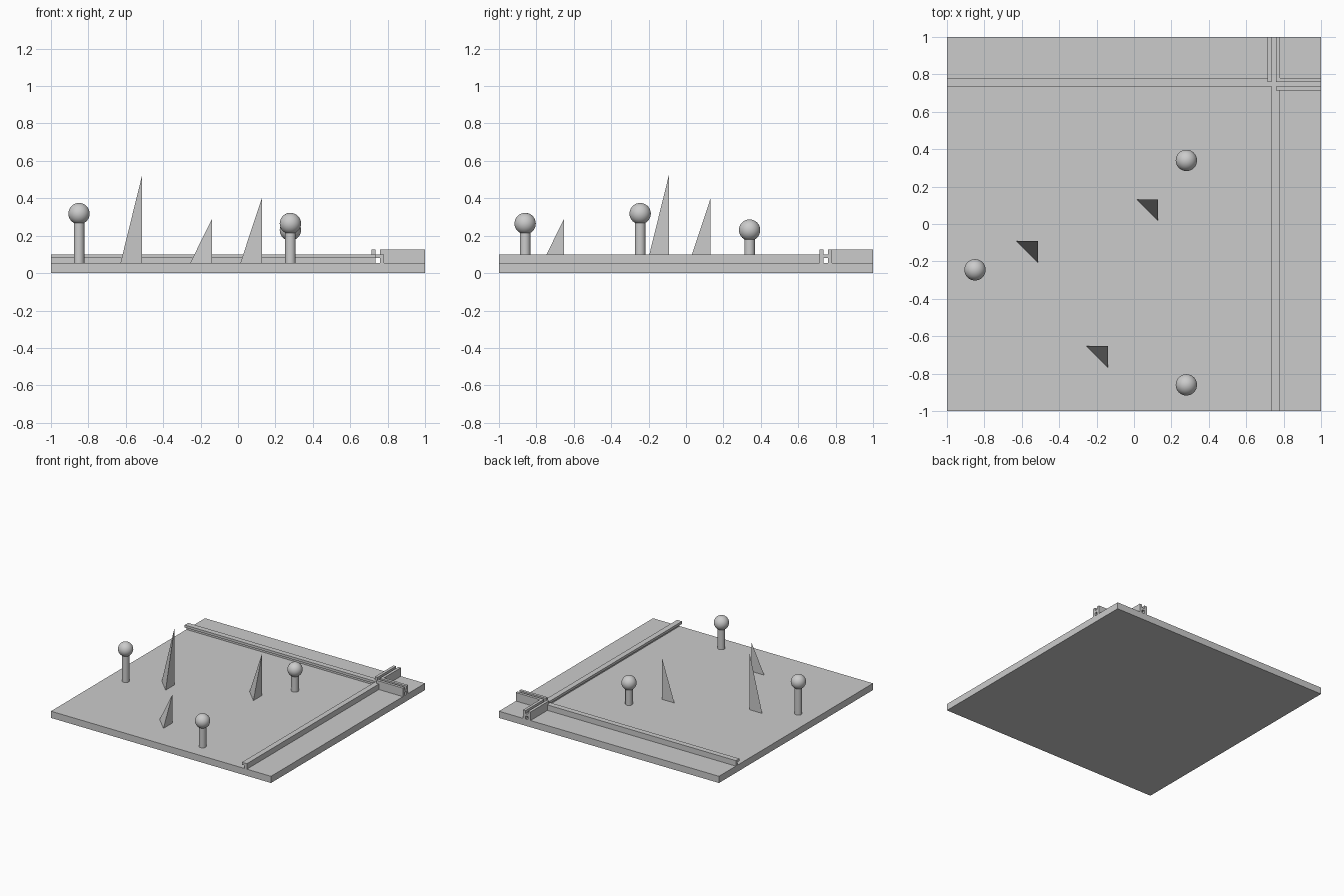
import bpy
import bmesh
from mathutils import Vector

cube = bpy.data.objects.get("Cube")
if cube:
    bpy.data.objects.remove(cube, do_unlink=True)

GREY = (0.6, 0.6, 0.6, 1.0)
mat = bpy.data.materials.new("plain grey")
mat.use_nodes = True
mat.diffuse_color = GREY
mat.node_tree.nodes["Principled BSDF"].inputs["Base Color"].default_value = GREY

GROUND = 0.055          # top of the base plate
A, B, C, D = 0.713, 0.736, 0.758, 0.781   # rail and wall lines, same on x and y
LOW, HIGH, WALL = 0.08, 0.1, 0.125        # deck underside, deck top, wall top


def finish(name, bm):
    bmesh.ops.recalc_face_normals(bm, faces=bm.faces[:])
    mesh = bpy.data.meshes.new(name)
    bm.to_mesh(mesh)
    bm.free()
    mesh.materials.append(mat)
    obj = bpy.data.objects.new(name, mesh)
    bpy.context.collection.objects.link(obj)
    return obj


def prism(name, outline, direction):
    """Extrude a closed outline along a direction."""
    bm = bmesh.new()
    face = bm.faces.new([bm.verts.new(p) for p in outline])
    extruded = bmesh.ops.extrude_face_region(bm, geom=[face])["geom"]
    moved = [v for v in extruded if isinstance(v, bmesh.types.BMVert)]
    bmesh.ops.translate(bm, verts=moved, vec=Vector(direction))
    return finish(name, bm)


def slab(name, corners, z0, z1):
    return prism(name, [(x, y, z0) for x, y in corners], (0, 0, z1 - z0))


def rect(x0, y0, x1, y1):
    return [(x0, y0), (x1, y0), (x1, y1), (x0, y1)]


def swap(corners):
    return [(y, x) for x, y in corners]


# Base plate
slab("base_plate", rect(-1, -1, 1, 1), 0, GROUND)

# Rails with an overhanging lip on the inner side
profile = [(C, GROUND), (D, GROUND), (D, HIGH), (B, HIGH), (B, LOW), (C, LOW)]
prism("side_rail", [(x, -1, z) for x, z in profile], (0, 1 + A, 0))
prism("back_rail", [(-1, y, z) for y, z in profile], (1 + A, 0, 0))

# Corner crossing: thin deck between paired walls
deck = [(A, B), (B, B), (B, A), (C, A), (C, B), (1, B),
        (1, C), (C, C), (C, 1), (B, 1), (B, C), (A, C)]
slab("crossing_deck", deck, LOW, HIGH)
outer = rect(A, C, B, 1)
slab("left_wall", outer, GROUND, WALL)
slab("front_wall", swap(outer), GROUND, WALL)
slab("corner_wall", [(C, C), (1, C), (1, D), (D, D), (D, 1), (C, 1)], GROUND, WALL)

# Ball-topped posts
for i, (x, y, z) in enumerate([(-0.85, -0.245, 0.318), (0.28, 0.34, 0.23),
                               (0.28, -0.86, 0.265)], 1):
    height = z - GROUND
    bpy.ops.mesh.primitive_cylinder_add(vertices=32, radius=0.028, depth=height,
                                        location=(x, y, GROUND + height / 2))
    post = bpy.context.object
    post.name = f"post_{i}"
    bpy.ops.object.shade_smooth_by_angle()
    bpy.ops.mesh.primitive_uv_sphere_add(segments=32, ring_count=16, radius=0.057,
                                         location=(x, y, z))
    ball = bpy.context.object
    ball.name = f"ball_{i}"
    bpy.ops.object.shade_smooth()
    for obj in (post, ball):
        obj.data.materials.append(mat)

# Right-angled spikes, apex straight above the back corner
SPIKE = 0.115
for i, (x, y, top) in enumerate([(-0.513, -0.092, 0.522), (0.128, 0.132, 0.402),
                                 (-0.14, -0.653, 0.288)], 1):
    bm = bmesh.new()
    back, left, front, apex = [bm.verts.new(p) for p in (
        (x, y, GROUND), (x - SPIKE, y, GROUND), (x, y - SPIKE, GROUND), (x, y, top))]
    for tri in ((back, left, front), (back, left, apex),
                (left, front, apex), (front, back, apex)):
        bm.faces.new(tri)
    finish(f"spike_{i}", bm)
